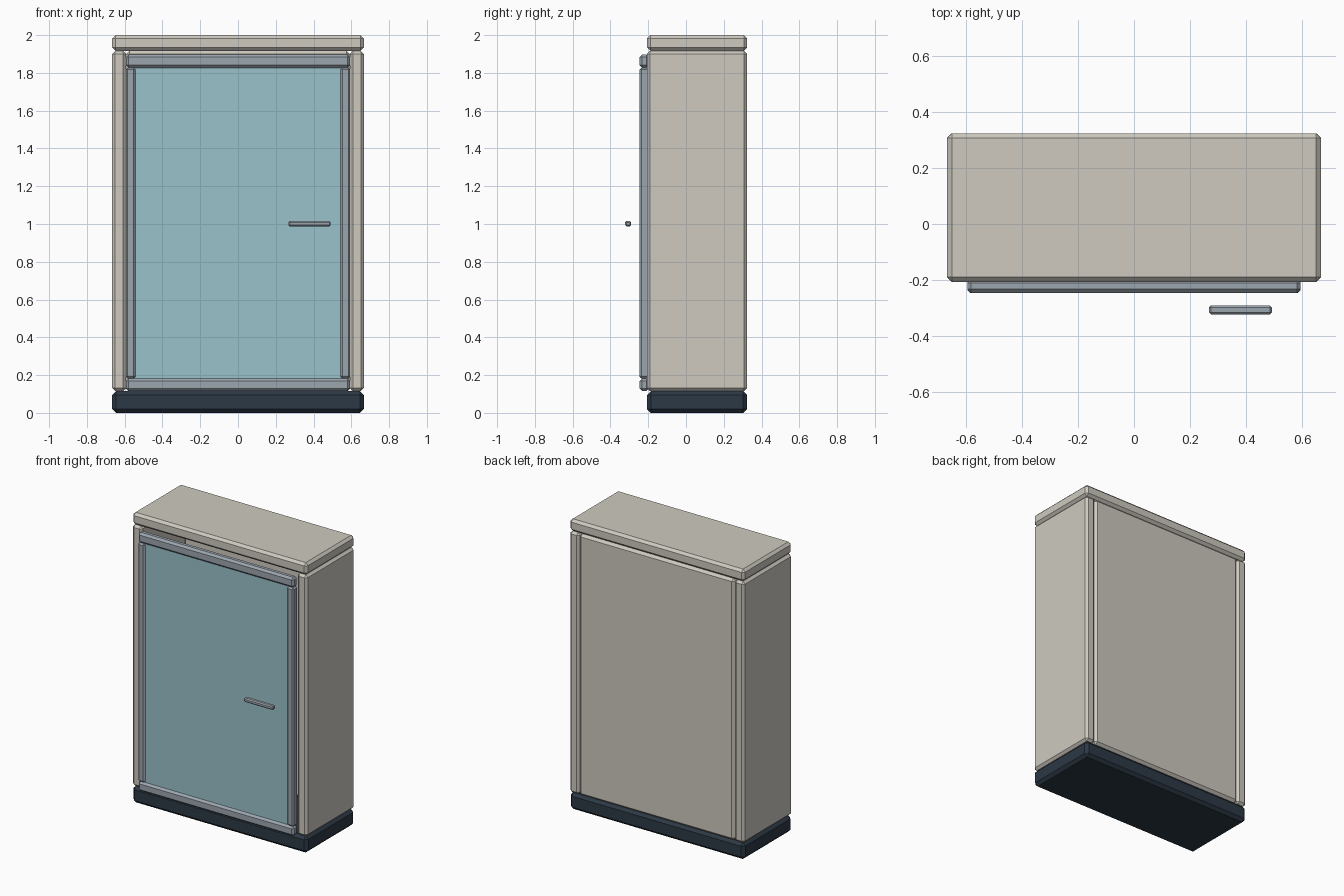
import bpy, bmesh

if "Cube" in bpy.data.objects:
    bpy.data.objects.remove(bpy.data.objects["Cube"])


def material(name, rgb):
    m = bpy.data.materials.new(name)
    m.diffuse_color = (*rgb, 1)
    m.use_nodes = True
    m.node_tree.nodes["Principled BSDF"].inputs["Base Color"].default_value = m.diffuse_color
    return m


CREAM = material("cream_enamel", (0.62, 0.59, 0.53))
DARK = material("dark_plinth", (0.025, 0.04, 0.06))
STEEL = material("steel", (0.33, 0.38, 0.43))
GLASS = material("blue_glass", (0.32, 0.54, 0.60))


def box(name, x, y, z, mat, bevel=0.0):
    """Box from (min, max) ranges, with flat chamfered edges."""
    bm = bmesh.new()
    bmesh.ops.create_cube(bm, size=1)
    for v in bm.verts:
        for i, (lo, hi) in enumerate((x, y, z)):
            v.co[i] = hi if v.co[i] > 0 else lo
    if bevel:
        bmesh.ops.bevel(bm, geom=bm.edges[:], offset=bevel, segments=1,
                        profile=0.5, affect='EDGES')
    mesh = bpy.data.meshes.new(name)
    bm.to_mesh(mesh)
    bm.free()
    mesh.materials.append(mat)
    ob = bpy.data.objects.new(name, mesh)
    bpy.context.collection.objects.link(ob)
    return ob


FRONT, BACK, HALF = -0.206, 0.323, 0.666
LOW, HIGH = 0.115, 1.917

# Cabinet body
box("plinth", (-HALF, HALF), (FRONT, BACK), (0, LOW), DARK, 0.02)
box("top_panel", (-HALF, HALF), (FRONT, BACK), (HIGH, 2.0), CREAM, 0.017)
box("back_panel", (-0.592, 0.592), (0.25, BACK), (LOW, HIGH), CREAM, 0.017)

# Paired sides and door stiles
for label, s in (("left", -1), ("right", 1)):
    box(label + "_side_panel", sorted((s * 0.592, s * HALF)),
        (FRONT, BACK), (LOW, HIGH), CREAM, 0.016)
    box(label + "_door_stile", sorted((s * 0.542, s * 0.594)),
        (-0.246, -0.196), (0.182, 1.827), STEEL, 0.01)

# Door rails
for label, z in (("bottom", (LOW, 0.182)), ("top", (1.827, 1.897))):
    box(label + "_door_rail", (-0.594, 0.594), (-0.246, -0.196), z, STEEL, 0.014)

# Glass pane and handle bar
box("door_glass", (-0.55, 0.55), (-0.232, -0.212), (0.175, 1.835), GLASS)
box("door_handle", (0.267, 0.491), (-0.322, -0.29), (0.988, 1.016), STEEL, 0.007)
